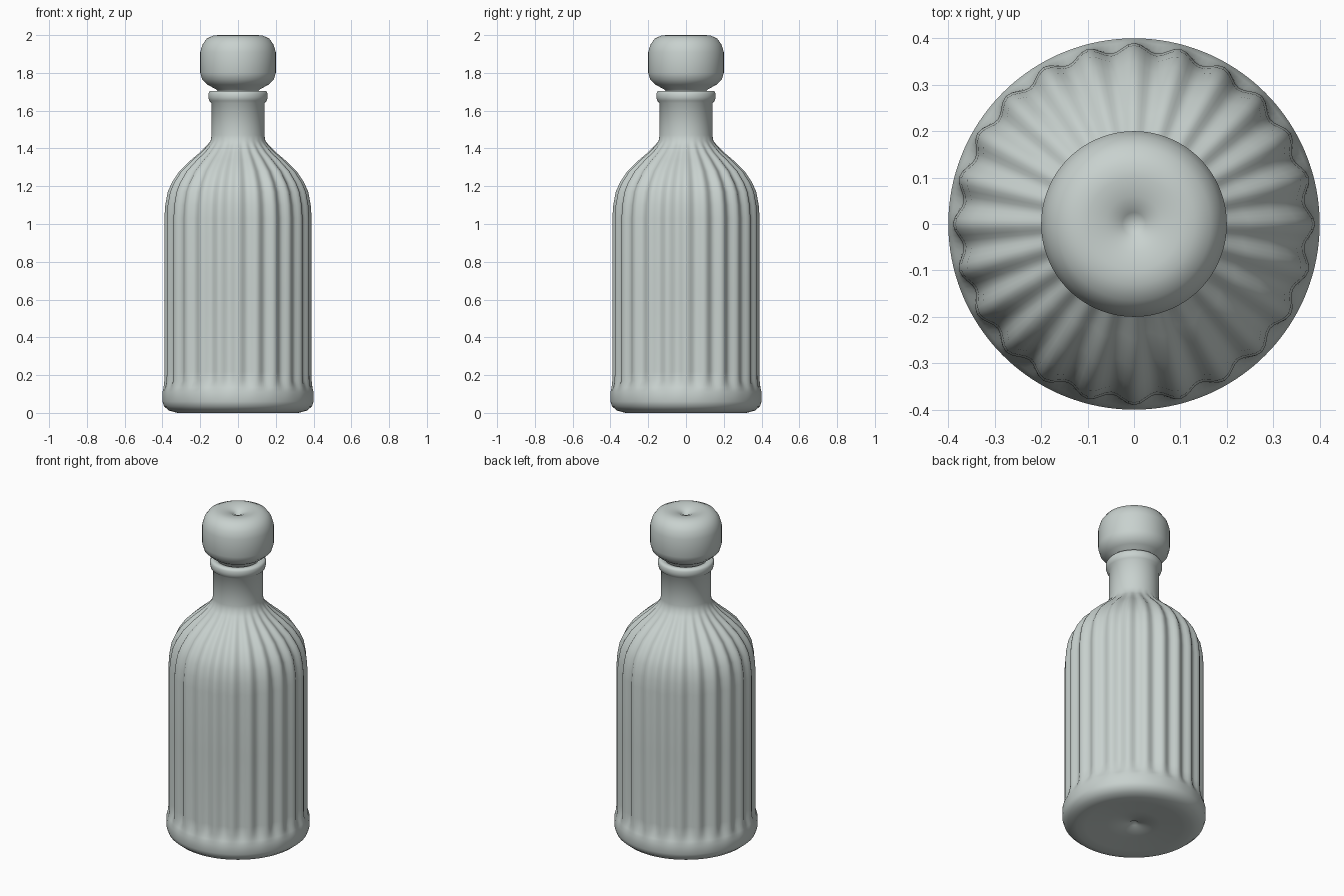
import bpy, bmesh, math

FLUTES = 24

glass = bpy.data.materials.new("pale grey green")
glass.diffuse_color = (0.58, 0.64, 0.62, 1)


def lathe(name, profile, segs):
    """Revolve (radius, z, flute depth) points; radius 0 makes a pole."""
    bm = bmesh.new()
    rings = []
    for r, z, depth in profile:
        if r == 0:
            rings.append([bm.verts.new((0, 0, z))])
            continue
        ring = []
        for i in range(segs):
            a = 2 * math.pi * i / segs
            rr = r - depth * (0.5 - 0.5 * math.cos(FLUTES * a))
            ring.append(bm.verts.new((rr * math.cos(a), rr * math.sin(a), z)))
        rings.append(ring)
    for lo, hi in zip(rings, rings[1:]):
        for i in range(segs):
            j = (i + 1) % segs
            if len(lo) == 1:
                bm.faces.new((lo[0], hi[j], hi[i]))
            elif len(hi) == 1:
                bm.faces.new((lo[i], lo[j], hi[0]))
            else:
                bm.faces.new((lo[i], lo[j], hi[j], hi[i]))
    bmesh.ops.recalc_face_normals(bm, faces=bm.faces)
    for f in bm.faces:
        f.smooth = True
    me = bpy.data.meshes.new(name)
    bm.to_mesh(me)
    bm.free()
    me.materials.append(glass)
    ob = bpy.data.objects.new(name, me)
    bpy.context.collection.objects.link(ob)
    return ob


# Bottle: dimpled underside, round foot, fluted body and shoulder, neck and lip
lathe("bottle", [
    (0, 0.05, 0), (0.025, 0.025, 0), (0.15, 0.015, 0), (0.27, 0.004, 0),
    (0.32, 0.0, 0), (0.365, 0.012, 0), (0.392, 0.035, 0), (0.40, 0.06, 0),
    (0.40, 0.11, 0), (0.394, 0.135, 0.004), (0.39, 0.17, 0.016),
    (0.39, 0.22, 0.02), (0.39, 0.65, 0.02), (0.39, 1.03, 0.02),
    (0.385, 1.10, 0.02), (0.372, 1.17, 0.02), (0.35, 1.22, 0.02),
    (0.31, 1.28, 0.018), (0.25, 1.338, 0.015), (0.20, 1.38, 0.010),
    (0.165, 1.415, 0.004), (0.145, 1.44, 0), (0.14, 1.47, 0),
    (0.14, 1.64, 0), (0.152, 1.652, 0), (0.157, 1.67, 0),
    (0.157, 1.69, 0), (0.15, 1.703, 0), (0.12, 1.703, 0),
    (0.112, 1.69, 0), (0.11, 1.60, 0), (0, 1.60, 0),
], FLUTES * 8)

# Stopper: plug inside the neck, flared knob with a dimpled top
lathe("stopper", [
    (0, 1.61, 0), (0.10, 1.61, 0), (0.105, 1.70, 0), (0.115, 1.712, 0),
    (0.16, 1.737, 0), (0.19, 1.765, 0), (0.20, 1.80, 0), (0.20, 1.91, 0),
    (0.188, 1.95, 0), (0.165, 1.982, 0), (0.13, 1.998, 0), (0.10, 2.0, 0),
    (0.06, 1.994, 0), (0.025, 1.98, 0), (0, 1.955, 0),
], 96)
